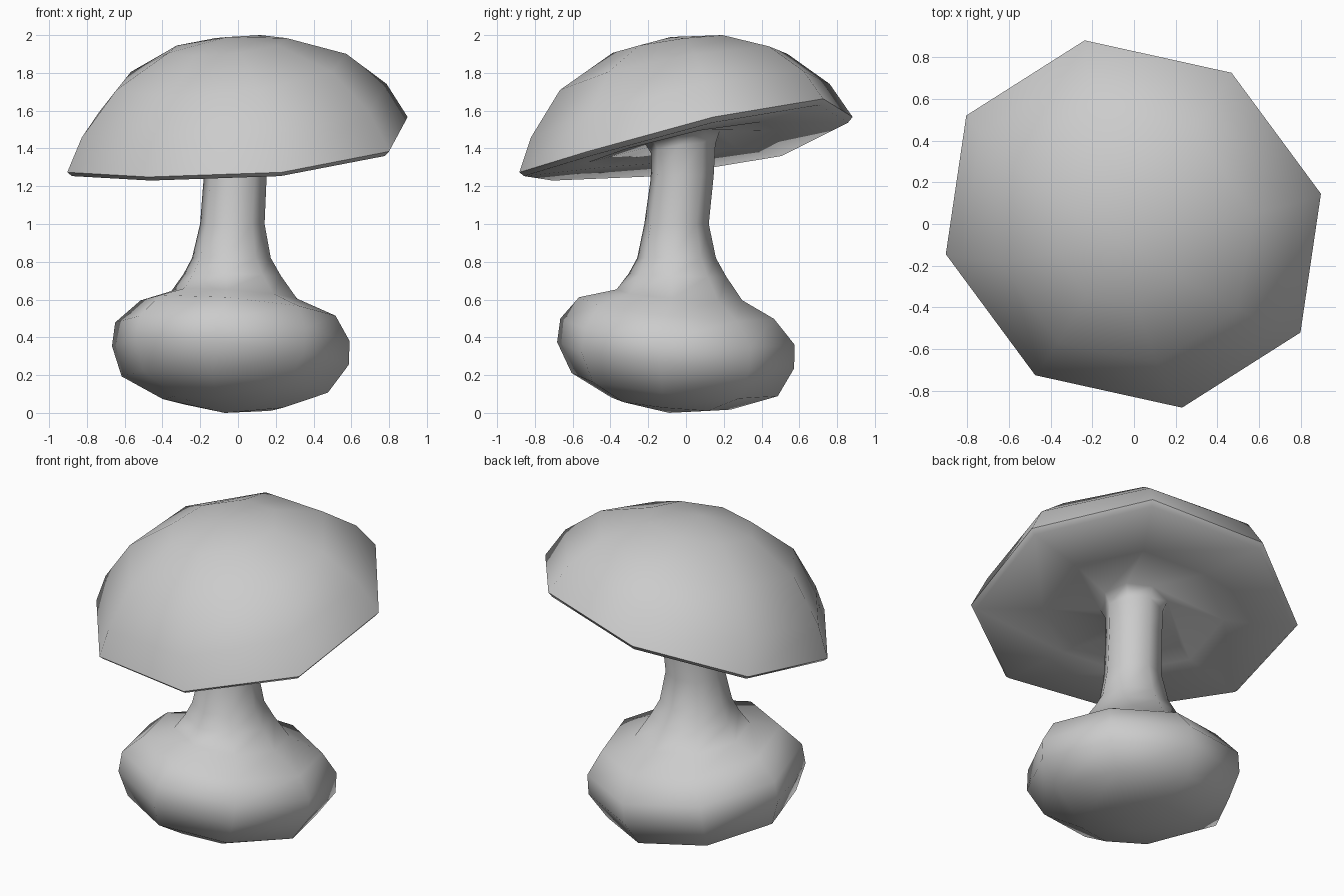
import bpy, bmesh
from math import sin, cos, pi, radians

if "Cube" in bpy.data.objects:
    bpy.data.objects.remove(bpy.data.objects["Cube"])

SIDES = 8
CAP_LEAN = radians(57)    # direction in which the cap is raised
BULB_LEAN = radians(48)   # direction in which the bulb is lowered
BULB_TURN = radians(-10)  # twist of the bulb facets against its lean


def add_ring(bm, lean, turn, cx, cy, z, r, tilt, squash=1.0, bend=0.0):
    """Eight-sided ring, tilted and bent along the lean direction."""
    verts = []
    for k in range(SIDES):
        a = 2 * pi * k / SIDES + turn
        u, v = r * squash * cos(a), r * sin(a)
        x = cx + u * cos(lean) - v * sin(lean)
        y = cy + u * sin(lean) + v * cos(lean)
        verts.append(bm.verts.new((x, y, z + tilt * cos(a) + bend * cos(2 * a))))
    return verts


# bulb and stem rings from the ground up: cx, cy, z, radius, tilt
lower = [
    (-0.08, -0.08, 0.05, 0.32, -0.04),
    (-0.07, -0.06, 0.15, 0.55, -0.075),
    (-0.04, -0.055, 0.305, 0.632, -0.085),
    (-0.03, -0.045, 0.43, 0.625, -0.085),
    (0.0, -0.05, 0.555, 0.52, -0.07),
    (-0.02, -0.035, 0.625, 0.335, -0.035),
    (-0.03, -0.045, 0.73, 0.26, -0.01),
    (-0.035, -0.05, 0.82, 0.21, 0.0),
    (-0.03, -0.05, 1.0, 0.172, 0.0),
    (-0.015, -0.02, 1.25, 0.168, 0.01),
    (-0.015, -0.015, 1.40, 0.172, 0.03),
    (-0.015, -0.02, 1.46, 0.20, 0.04),
]
# cap rings: hollow underside, thin lip, rim and dome, with squash and bend
upper = [
    (-0.01, -0.02, 1.41, 0.53, 0.12, 0.94, 0.01),
    (-0.003, 0.0, 1.395, 0.93, 0.20, 0.905, 0.035),
    (-0.003, 0.0, 1.42, 0.957, 0.207, 0.905, 0.036),
    (-0.02, -0.03, 1.60, 0.855, 0.20, 0.91, 0.01),
    (-0.035, -0.065, 1.805, 0.635, 0.135, 0.95, 0.0),
    (-0.055, -0.075, 1.945, 0.32, 0.055, 1.0, 0.0),
]

# skin everything as one continuous mushroom
bm = bmesh.new()
loops = [add_ring(bm, BULB_LEAN, BULB_TURN, *r) for r in lower]
loops += [add_ring(bm, CAP_LEAN, 0, *r) for r in upper]
base = bm.verts.new((-0.07, -0.09, 0.0))
crown = bm.verts.new((-0.055, -0.08, 1.99))
for k in range(SIDES):
    n = (k + 1) % SIDES
    bm.faces.new((base, loops[0][n], loops[0][k]))
    for a, b in zip(loops, loops[1:]):
        bm.faces.new((a[k], a[n], b[n], b[k]))
    bm.faces.new((loops[-1][k], loops[-1][n], crown))
bmesh.ops.recalc_face_normals(bm, faces=bm.faces)
for f in bm.faces:
    f.smooth = True

# crisp edge around the cap rim
rim = loops[len(lower) + 2]
for k in range(SIDES):
    bm.edges.get((rim[k], rim[(k + 1) % SIDES])).smooth = False

mesh = bpy.data.meshes.new("mushroom")
bm.to_mesh(mesh)
bm.free()
bpy.context.collection.objects.link(bpy.data.objects.new("mushroom", mesh))
